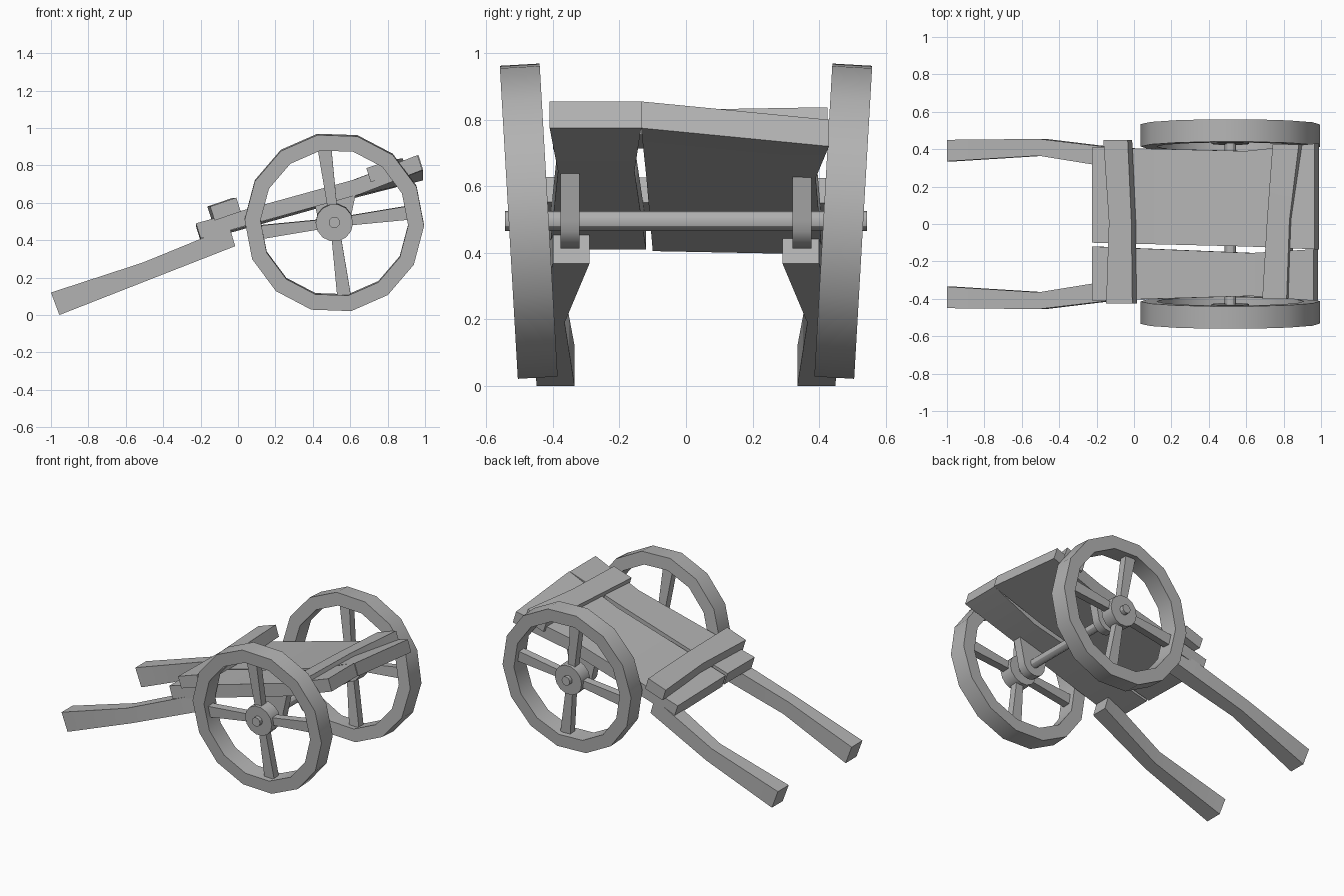
import bpy
import bmesh
from math import cos, sin, radians, pi
from mathutils import Matrix, Vector

cube = bpy.data.objects.get("Cube")
if cube:
    bpy.data.objects.remove(cube, do_unlink=True)

GREY = (0.45, 0.45, 0.45, 1)
mat = bpy.data.materials.new("plain_grey")
mat.use_nodes = True
mat.diffuse_color = GREY
mat.node_tree.nodes["Principled BSDF"].inputs["Base Color"].default_value = GREY


def loft(name, rings, closed=False, matrix=Matrix()):
    """Skin a run of equal rings; cap the ends, or join them if closed."""
    bm = bmesh.new()
    loops = [[bm.verts.new(matrix @ Vector(p)) for p in ring] for ring in rings]
    n = len(loops[0])
    pairs = list(zip(loops, loops[1:]))
    if closed:
        pairs.append((loops[-1], loops[0]))
    else:
        bm.faces.new(loops[0])
        bm.faces.new(loops[-1])
    for a, b in pairs:
        for i in range(n):
            j = (i + 1) % n
            bm.faces.new((a[i], a[j], b[j], b[i]))
    bmesh.ops.recalc_face_normals(bm, faces=bm.faces)
    mesh = bpy.data.meshes.new(name)
    bm.to_mesh(mesh)
    bm.free()
    mesh.materials.append(mat)
    obj = bpy.data.objects.new(name, mesh)
    bpy.context.collection.objects.link(obj)
    bpy.ops.object.select_all(action="DESELECT")
    obj.select_set(True)
    bpy.context.view_layer.objects.active = obj
    bpy.ops.object.shade_smooth_by_angle(angle=radians(30))
    return obj


def rod(name, radius, y0, y1, sides, matrix):
    loft(name, [[(radius * cos(2 * pi * i / sides), y, radius * sin(2 * pi * i / sides))
                 for i in range(sides)] for y in (y0, y1)], matrix=matrix)


def plank(name, stations):
    """Stations hold x, right y, left y, right bottom z, left bottom z."""
    loft(name, [[(x, r, zr), (x, l, zl), (x - 0.025, l, zl + 0.08), (x - 0.025, r, zr + 0.08)]
                for x, r, l, zr, zl in stations])


def batten(name, thick, stations):
    """Stations hold y, low-end x, high-end x, low-end bottom z."""
    loft(name, [[(a, y, z), (b, y, z + (b - a) * 0.34),
                 (b - 0.024, y, z + (b - a) * 0.34 + thick), (a - 0.024, y, z + thick)]
                for y, a, b, z in stations])


# Sloping bed
plank("wide_plank", [(-0.2, -0.1, 0.41, 0.405, 0.395), (0.62, -0.12, 0.39, 0.635, 0.625),
                     (0.99, -0.135, 0.43, 0.775, 0.72)])
plank("narrow_plank", [(-0.2, -0.41, -0.12, 0.41, 0.41), (0.65, -0.385, -0.155, 0.645, 0.645),
                       (0.985, -0.41, -0.135, 0.775, 0.775)])

# Cross boards
batten("lower_batten", 0.075, [(-0.425, -0.125, 0.015, 0.505), (0.01, -0.11, 0.01, 0.51),
                               (0.45, -0.14, -0.01, 0.505)])
batten("upper_batten", 0.075, [(-0.4, 0.71, 0.84, 0.71), (0.02, 0.735, 0.855, 0.715),
                               (0.425, 0.765, 0.905, 0.715)])

hub_x, hub_z = 0.515, 0.495
rod("axle", 0.03, -0.545, 0.545, 12, Matrix.Translation((hub_x, 0, hub_z)))

for s, side in ((1, "left"), (-1, "right")):
    # Handle
    stations = [(-1, 0.12, -0.955, 0.0, 0.335, 0.45), (-0.51, 0.28, -0.47, 0.19, 0.365, 0.455),
                (-0.045, 0.47, -0.015, 0.368, 0.29, 0.4)]
    loft(side + "_handle", [[(xt, s * a, zt), (xt, s * b, zt), (xb, s * b, zb), (xb, s * a, zb)]
                            for xt, zt, xb, zb, a, b in stations])

    # Axle bracket with a rounded foot
    foot = [(hub_x + 0.082 * cos(t), hub_z + 0.082 * sin(t))
            for t in (radians(180 + 22.5 * i) for i in range(9))]
    profile = foot + [(0.63, 0.65), (0.41, 0.59)]
    loft(side + "_bracket", [[(x, s * y, z) for x, z in profile] for y in (0.32, 0.378)])

    # Wheel, leaning outwards at the top
    place = Matrix.Translation((hub_x, s * 0.473, hub_z)) @ Matrix.Rotation(radians(-3.3 * s), 4, "X")
    rim = []
    for i in range(14):
        t = 2 * pi * i / 14 - radians(2)
        rim.append([(r * cos(t), y, r * sin(t)) for r, y in
                    ((0.48, -0.06), (0.48, 0.06), (0.395, 0.06), (0.395, -0.06))])
    loft(side + "_wheel_rim", rim, closed=True, matrix=place)
    rod(side + "_wheel_hub", 0.1, -0.045, 0.045, 14, place)
    for k in range(4):
        turn = place @ Matrix.Rotation(radians(-7.5 - 90 * k), 4, "Y")
        loft(f"{side}_spoke_{k + 1}",
             [[(r, -0.025, -w), (r, 0.025, -w), (r, 0.025, w), (r, -0.025, w)]
              for r, w in ((0.07, 0.025), (0.41, 0.037))], matrix=turn)
